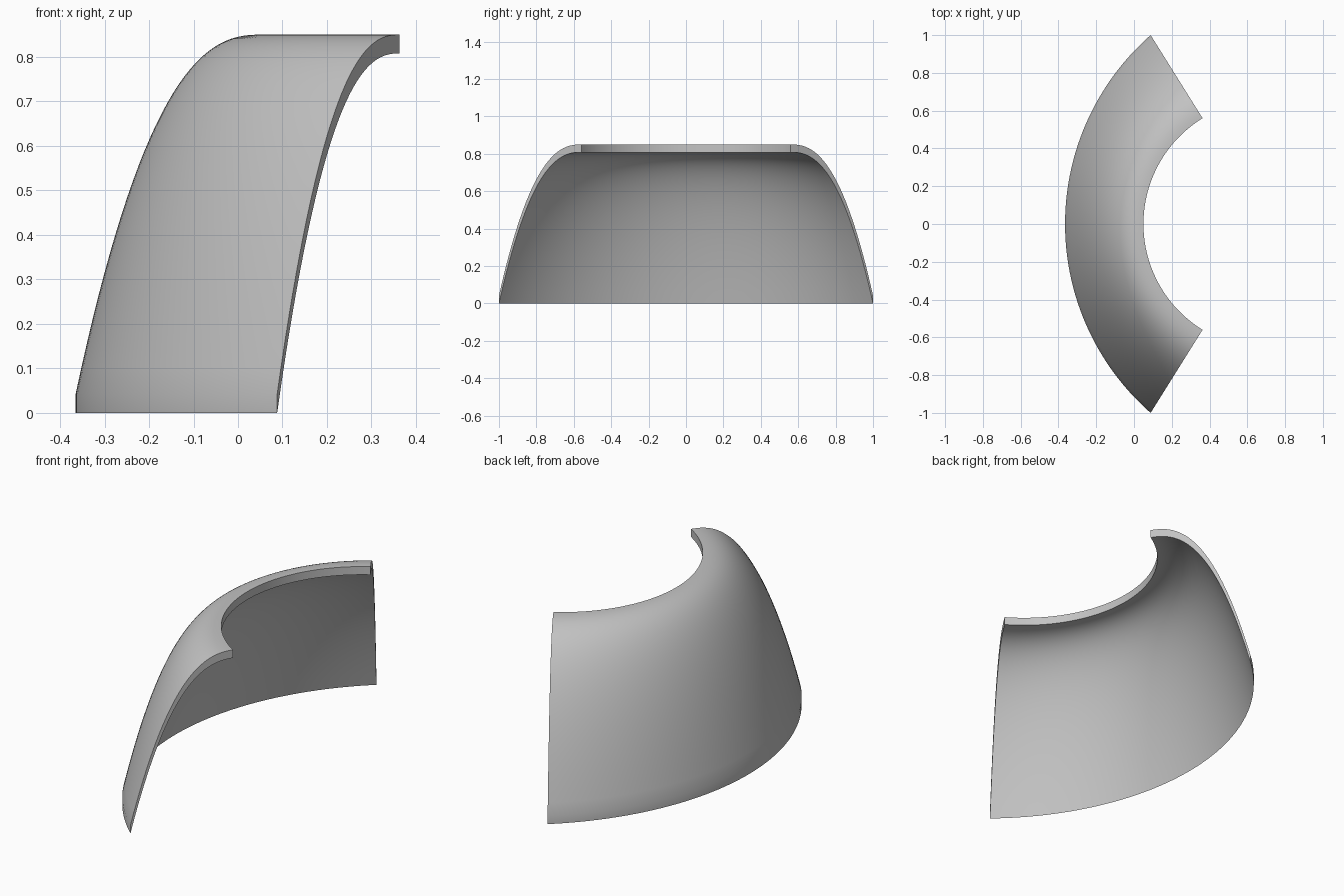
import bpy, bmesh
from math import asin, sin, cos, radians

cube = bpy.data.objects.get("Cube")
if cube:
    bpy.data.objects.remove(cube, do_unlink=True)

RISE, THICK = 0.808, 0.042
ARC_STEPS, PROFILE_STEPS = 64, 32
POWER = 2.42


def arc_point(mid_x, end_x, end_y, f):
    """Point on the circular arc bulging towards -x; f runs from -1 to 1."""
    sag = end_x - mid_x
    r = (sag * sag + end_y * end_y) / (2 * sag)
    a = asin(end_y / r) * f
    return mid_x + r - r * cos(a), r * sin(a)


def section(f):
    """Closed curved-wall cross-section, from the base arc to the rim arc."""
    bx, by = arc_point(-0.365, 0.088, 1.0, f)
    rx, ry = arc_point(0.05, 0.363, 0.56, f)
    lower = []
    for i in range(PROFILE_STEPS + 1):
        s = i / PROFILE_STEPS
        z = RISE * (1 - (1 - s) ** POWER)
        lower.append((bx + (rx - bx) * s, by + (ry - by) * s, z))
    upper = [(x, y, z + THICK) for x, y, z in reversed(lower)]
    return lower + upper


# Curved shell lofted through the cross-sections
bm = bmesh.new()
rings = [[bm.verts.new(p) for p in section(2 * k / ARC_STEPS - 1)]
         for k in range(ARC_STEPS + 1)]
for a, b in zip(rings, rings[1:]):
    for i in range(len(a)):
        j = (i + 1) % len(a)
        bm.faces.new((a[i], a[j], b[j], b[i]))

# Flat end faces, as strips of quads across the wall
for ring in (rings[0], rings[-1]):
    n = len(ring)
    for i in range(PROFILE_STEPS):
        bm.faces.new((ring[i], ring[i + 1], ring[n - 2 - i], ring[n - 1 - i]))
bmesh.ops.recalc_face_normals(bm, faces=bm.faces[:])

mesh = bpy.data.meshes.new("curved_shell")
bm.to_mesh(mesh)
bm.free()
shell = bpy.data.objects.new("curved_shell", mesh)
bpy.context.collection.objects.link(shell)

# Plain grey finish
grey = bpy.data.materials.new("light_grey")
grey.use_nodes = True
colour = (0.55, 0.55, 0.55, 1)
grey.diffuse_color = colour
grey.node_tree.nodes["Principled BSDF"].inputs["Base Color"].default_value = colour
mesh.materials.append(grey)

# Smooth surface with crisp rim and ends
bpy.ops.object.select_all(action="DESELECT")
shell.select_set(True)
bpy.context.view_layer.objects.active = shell
bpy.ops.object.shade_smooth_by_angle(angle=radians(30))
